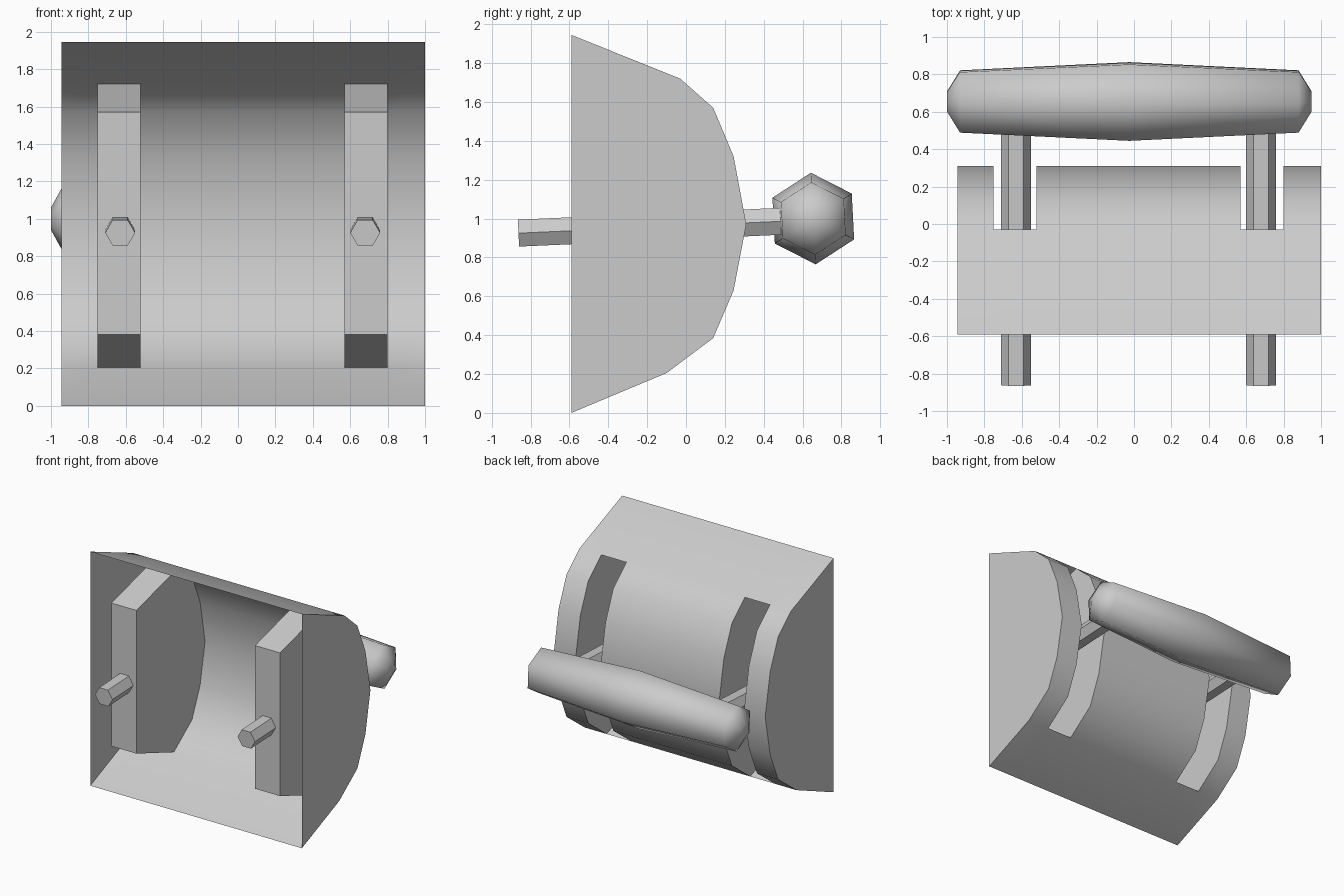
import bpy, bmesh, math
from mathutils import Vector

if "Cube" in bpy.data.objects:
    bpy.data.objects.remove(bpy.data.objects["Cube"])

# Side profile of the curved shell (y, z), bottom front to top front
ARC = [(-0.59, 0), (-0.10, 0.205), (0.14, 0.385), (0.245, 0.63), (0.31, 0.97),
       (0.245, 1.32), (0.14, 1.57), (-0.03, 1.72), (-0.59, 1.945)]
SLOTS = [(-0.75, -0.52), (0.57, 0.80)]
X0, X1 = -0.945, 1.0


def finish(name, bm, angle=None, recalc=True):
    bmesh.ops.remove_doubles(bm, verts=bm.verts, dist=1e-5)
    if recalc:
        bmesh.ops.recalc_face_normals(bm, faces=bm.faces)
    mesh = bpy.data.meshes.new(name)
    bm.to_mesh(mesh)
    bm.free()
    ob = bpy.data.objects.new(name, mesh)
    bpy.context.collection.objects.link(ob)
    if angle:
        bpy.ops.object.select_all(action='DESELECT')
        ob.select_set(True)
        bpy.context.view_layer.objects.active = ob
        bpy.ops.object.shade_smooth_by_angle(angle=math.radians(angle))
    return ob


def face(bm, pts):
    return bm.faces.new([bm.verts.new(p) for p in pts])


def strip(bm, profile, xa, xb):
    """Sweep an open (y, z) profile from xa to xb."""
    for p, q in zip(profile, profile[1:]):
        face(bm, [(xa, *p), (xb, *p), (xb, *q), (xa, *q)])


# Curved shell, open at the front, with two slots lined by channel walls
bm = bmesh.new()
edges = [X0] + [x for s in SLOTS for x in s] + [X1]
for i, (xa, xb) in enumerate(zip(edges, edges[1:])):
    if i % 2 == 0:
        strip(bm, ARC, xa, xb)
    else:
        strip(bm, ARC[:2], xa, xb)
        strip(bm, ARC[-2:], xa, xb)
        # Channel floor and cheeks
        floor = [ARC[1], (-0.59, 0.38), (-0.59, 1.57), ARC[-2]]
        strip(bm, floor, xa, xb)
        for x in (xa, xb):
            face(bm, [(x, *p) for p in floor + ARC[-3:1:-1]])
# Flat end plates
for x in (X0, X1):
    face(bm, [(x, *p) for p in ARC])
finish("shell", bm, 40)


# Two slightly tilted hexagonal rods
def rod(name, x):
    a, b = Vector((x, -0.862, 0.925)), Vector((x, 0.58, 0.99))
    tilt = math.atan2(b.z - a.z, b.y - a.y)
    bm = bmesh.new()
    bmesh.ops.create_cone(bm, cap_ends=True, segments=6, radius1=0.08,
                          radius2=0.08, depth=(b - a).length)
    ob = finish(name, bm)
    # Put a corner on the x axis, then lay the rod along y
    if max(abs(v.co.x) for v in ob.data.vertices) < 0.079:
        for v in ob.data.vertices:
            v.co.x, v.co.y = v.co.y, v.co.x
        ob.data.flip_normals()
    ob.location = (a + b) / 2
    ob.rotation_euler = (tilt - math.pi / 2, 0, 0)


rod("left_rod", -0.63)
rod("right_rod", 0.68)

# Hexagonal tapered grip
bm = bmesh.new()
rings = []
for x, r in [(-1.0, 0.06), (-0.93, 0.187), (-0.025, 0.236),
             (0.88, 0.187), (0.95, 0.06)]:
    ring = []
    for k in range(6):
        t = math.radians(93 + 60 * k)
        ring.append(bm.verts.new((x, 0.655 + r * math.cos(t), 1.0 + r * math.sin(t))))
    rings.append(ring)
for a, b in zip(rings, rings[1:]):
    for k in range(6):
        bm.faces.new((a[k], a[(k + 1) % 6], b[(k + 1) % 6], b[k]))
bm.faces.new(rings[0])
bm.faces.new(rings[-1])
finish("grip", bm, 62)
